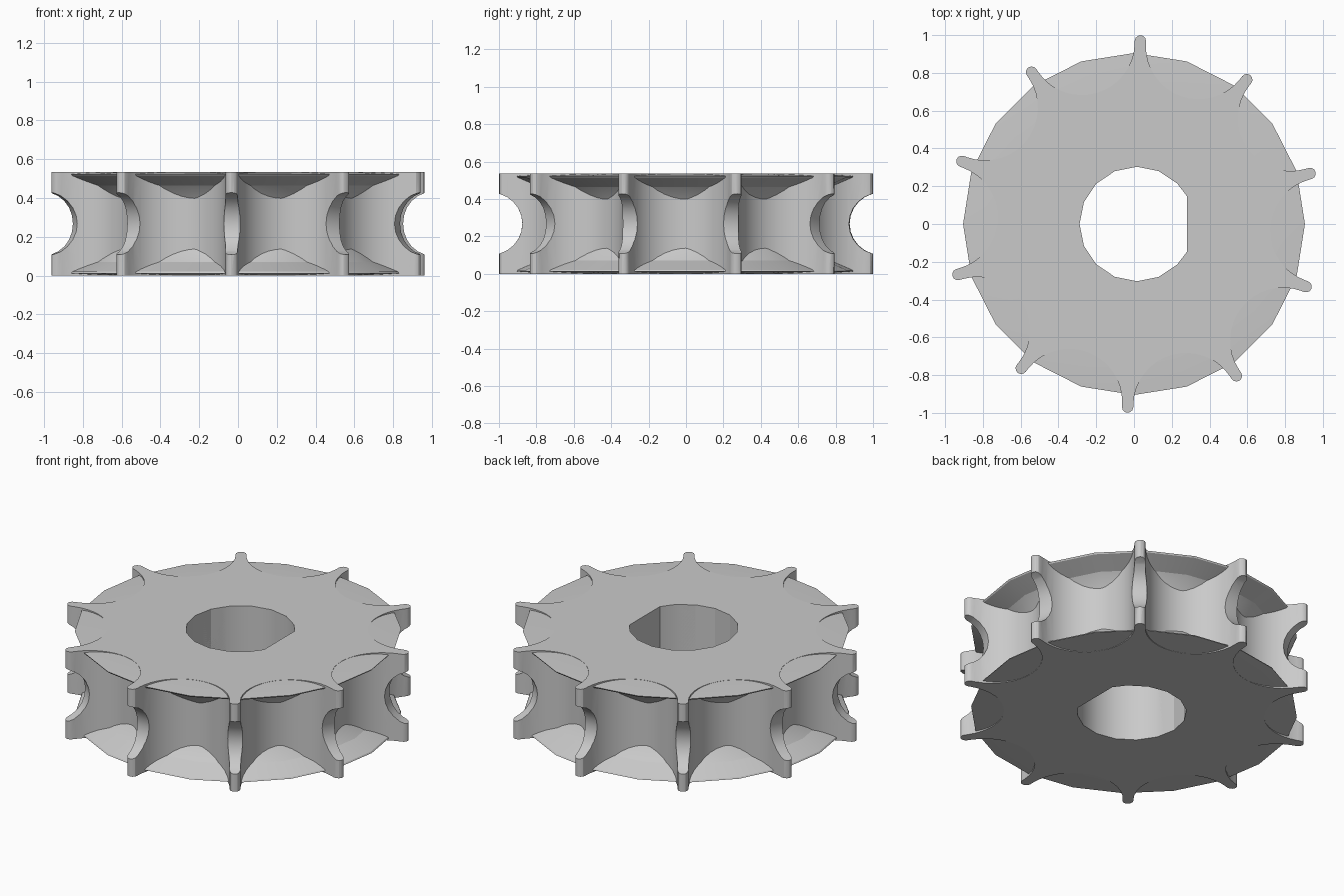
import bpy, bmesh
from math import sin, cos, pi, radians

cube = bpy.data.objects.get("Cube")
if cube:
    bpy.data.objects.remove(cube)

HEIGHT, TEETH = 0.535, 10
PITCH = 2 * pi / TEETH
GREY = (0.59, 0.59, 0.59, 1)

grey = bpy.data.materials.new("grey")
grey.use_nodes = True
grey.diffuse_color = GREY
grey.node_tree.nodes["Principled BSDF"].inputs["Base Color"].default_value = GREY


def finish(name, bm):
    bmesh.ops.recalc_face_normals(bm, faces=bm.faces)
    mesh = bpy.data.meshes.new(name)
    bm.to_mesh(mesh)
    bm.free()
    mesh.materials.append(grey)
    ob = bpy.data.objects.new(name, mesh)
    bpy.context.collection.objects.link(ob)
    return ob


def prism(name, outline, low, high):
    bm = bmesh.new()
    base = bm.faces.new([bm.verts.new((x, y, low)) for x, y in outline])
    # Keep the base face so that the prism is closed
    copy = bmesh.ops.extrude_face_region(bm, geom=[base], use_keep_orig=True)["geom"]
    verts = [v for v in copy if isinstance(v, bmesh.types.BMVert)]
    bmesh.ops.translate(bm, verts=verts, vec=(0, 0, high - low))
    return finish(name, bm)


def lathe(name, profile, sides, closed=False):
    bm = bmesh.new()
    rings = [[bm.verts.new((r * cos(2 * pi * i / sides), r * sin(2 * pi * i / sides), z))
              for i in range(sides)] for r, z in profile]
    pairs = list(zip(rings, rings[1:]))
    if closed:
        pairs.append((rings[-1], rings[0]))
    else:
        bm.faces.new(rings[0])
        bm.faces.new(rings[-1])
    for a, b in pairs:
        for i in range(sides):
            j = (i + 1) % sides
            bm.faces.new((a[i], a[j], b[j], b[i]))
    return finish(name, bm)


def cut(ob, cutter):
    mod = ob.modifiers.new("cut", 'BOOLEAN')
    mod.operation, mod.object, mod.solver = 'DIFFERENCE', cutter, 'EXACT'
    cutter.hide_render = True


def arc_point(angle, centre, radius, a):
    """Point on an arc whose centre lies out along the given direction."""
    along, across = centre + radius * cos(a), radius * sin(a)
    return (along * cos(angle) - across * sin(angle), along * sin(angle) + across * cos(angle))


# Toothed wheel: round scallops between narrow teeth with rounded tips
TIP, SCALLOP = 0.03, 0.279
outline = []
for k in range(TEETH):
    tooth = radians(88) + k * PITCH
    outline += [arc_point(tooth, 1 - TIP, TIP, -pi / 2 + pi * i / 6) for i in range(7)]
    outline += [arc_point(tooth + PITCH / 2, 1, SCALLOP, pi + radians(72) * (1 - i / 8))
                for i in range(17)]
wheel = prism("toothed_wheel", outline, 0, HEIGHT)

# Spool hub: two rim plates with a deep channel between them
lower = [(0.74, 0.001), (0.905, 0.012), (0.9, 0.02), (0.79, 0.07), (0.72, 0.14), (0.68, 0.22)]
hub = lathe("hub_plates", lower + [(r, HEIGHT - z) for r, z in reversed(lower)], 20)

# Round groove through the tooth tips
groove = lathe("groove_cutter", [(1.04 + 0.165 * cos(2 * pi * i / 24),
                                  HEIGHT / 2 + 0.165 * sin(2 * pi * i / 24))
                                 for i in range(24)], 60, closed=True)
cut(wheel, groove)

# Bore with one flat side
bore_arc = [(0.015 + 0.303 * cos(pi * i / 8), 0.303 * sin(pi * i / 8)) for i in range(2, 15)]
bore = prism("bore_cutter", [(0.28, -0.147), (0.28, 0.147)] + bore_arc, -0.2, HEIGHT + 0.2)

# Apply the cuts, then smooth the curved surfaces
for ob, angle in ((wheel, 30), (hub, 20)):
    cut(ob, bore)
    bpy.ops.object.select_all(action='DESELECT')
    ob.select_set(True)
    bpy.context.view_layer.objects.active = ob
    for mod in list(ob.modifiers):
        bpy.ops.object.modifier_apply(modifier=mod.name)
    bpy.ops.object.shade_smooth_by_angle(angle=radians(angle))
for cutter in (groove, bore):
    bpy.data.objects.remove(cutter)
